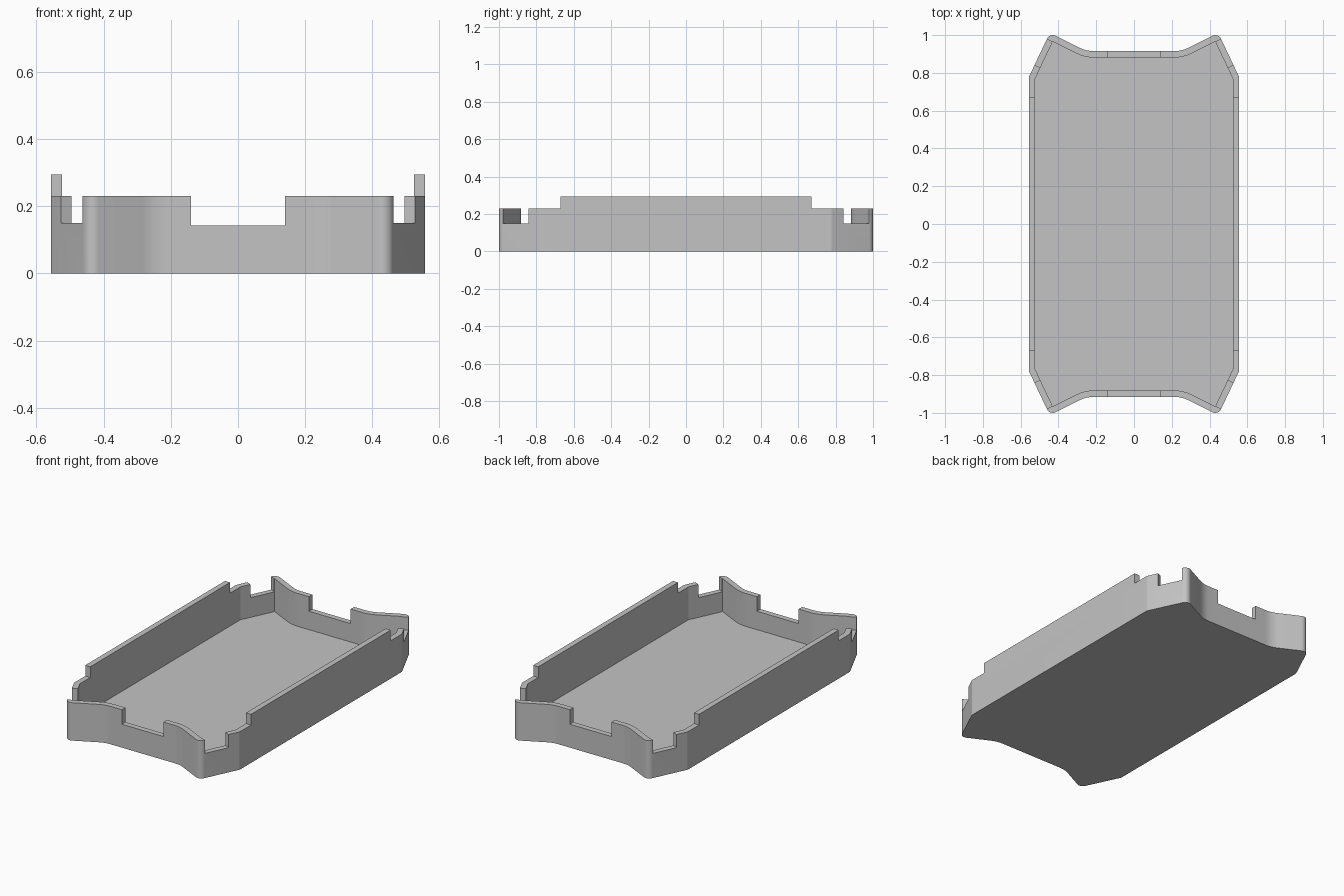
import bpy, bmesh
from math import cos, sin, atan2, pi
from mathutils import Vector, Matrix

cube = bpy.data.objects.get("Cube")
if cube:
    bpy.data.objects.remove(cube, do_unlink=True)

WALL, FLOOR = 0.034, 0.03
SIDE_TOP, END_TOP, CORNER_SILL, END_SILL = 0.295, 0.23, 0.15, 0.142

# Inner corners of one quarter: valley on the short end, horn tip, side shoulder
valley = Vector((0.26, 0.881))
horn = Vector((0.43, 0.966))
shoulder = Vector((0.523, 0.77))
slope = horn - valley
flank = shoulder - horn
n_end = pi / 2
n_slope = atan2(slope.x, -slope.y)
n_flank = atan2(-flank.x, flank.y)


def unit(a):
    return Vector((cos(a), sin(a)))


def arc(centre, radius, a0, a1, steps):
    return [centre + radius * unit(a0 + (a1 - a0) * i / steps) for i in range(steps + 1)]


def outline(offset):
    """Closed plan outline, grown outwards from the inner wall by offset."""
    bend = 0.2
    mid = (n_end + n_slope) / 2
    centre = valley + unit(mid) * bend / cos(mid - n_end)
    n_flank_out = n_flank % pi
    if unit(n_flank_out).x < 0:
        n_flank_out -= pi
    quarter = arc(centre, offset - bend, n_end, n_slope, 8)
    quarter += arc(horn, offset, n_slope, n_flank_out, 10) if offset else [horn]
    quarter += arc(shoulder, offset, n_flank_out, 0, 5) if offset else [shoulder]
    half = quarter + [Vector((p.x, -p.y)) for p in reversed(quarter)]
    return half + [Vector((-p.x, p.y)) for p in reversed(half)]


def prism(name, points, z0, z1):
    bm = bmesh.new()
    base = bm.faces.new([bm.verts.new((p.x, p.y, z0)) for p in points])
    top = bmesh.ops.extrude_face_region(bm, geom=[base])["geom"]
    verts = [v for v in top if isinstance(v, bmesh.types.BMVert)]
    bmesh.ops.translate(bm, verts=verts, vec=(0, 0, z1 - z0))
    bmesh.ops.recalc_face_normals(bm, faces=bm.faces)
    mesh = bpy.data.meshes.new(name)
    bm.to_mesh(mesh)
    bm.free()
    obj = bpy.data.objects.new(name, mesh)
    bpy.context.collection.objects.link(obj)
    return obj


def rect(x0, x1, y0, y1):
    return [Vector(p) for p in ((x0, y0), (x1, y0), (x1, y1), (x0, y1))]


# Solid body and the cutters that hollow and notch it
tray = prism("tray", outline(WALL), 0, SIDE_TOP)
cutters = [prism("cavity_cutter", outline(0), FLOOR, 1)]
along = flank.normalized()
out = Vector((-along.y, along.x))
for sy in (1, -1):
    cutters.append(prism("end_step_cutter", rect(-1, 1, sy * 0.67, sy * 1.2), END_TOP, 1))
    cutters.append(prism("end_notch_cutter", rect(-0.14, 0.14, sy * 0.8, sy * 1.2), END_SILL, 1))
    for sx in (1, -1):
        corners = [horn + along * s + out * d
                   for s, d in ((0.003, -0.02), (0.153, -0.02), (0.153, 0.06), (0.003, 0.06))]
        corners = [Vector((p.x * sx, p.y * sy)) for p in corners]
        cutters.append(prism("corner_notch_cutter", corners, CORNER_SILL, 1))

bpy.ops.object.select_all(action='DESELECT')
bpy.context.view_layer.objects.active = tray
tray.select_set(True)
for cutter in cutters:
    cutter.hide_render = True
    mod = tray.modifiers.new("cut", 'BOOLEAN')
    mod.operation = 'DIFFERENCE'
    mod.solver = 'EXACT'
    mod.object = cutter
    bpy.ops.object.modifier_apply(modifier=mod.name)
    bpy.data.objects.remove(cutter, do_unlink=True)

# Single grey finish
grey = bpy.data.materials.new("light_grey")
grey.use_nodes = True
colour = (0.55, 0.55, 0.55, 1)
grey.diffuse_color = colour
grey.node_tree.nodes["Principled BSDF"].inputs["Base Color"].default_value = colour
tray.data.materials.clear()
tray.data.materials.append(grey)
bpy.ops.object.shade_smooth_by_angle(angle=0.4)
